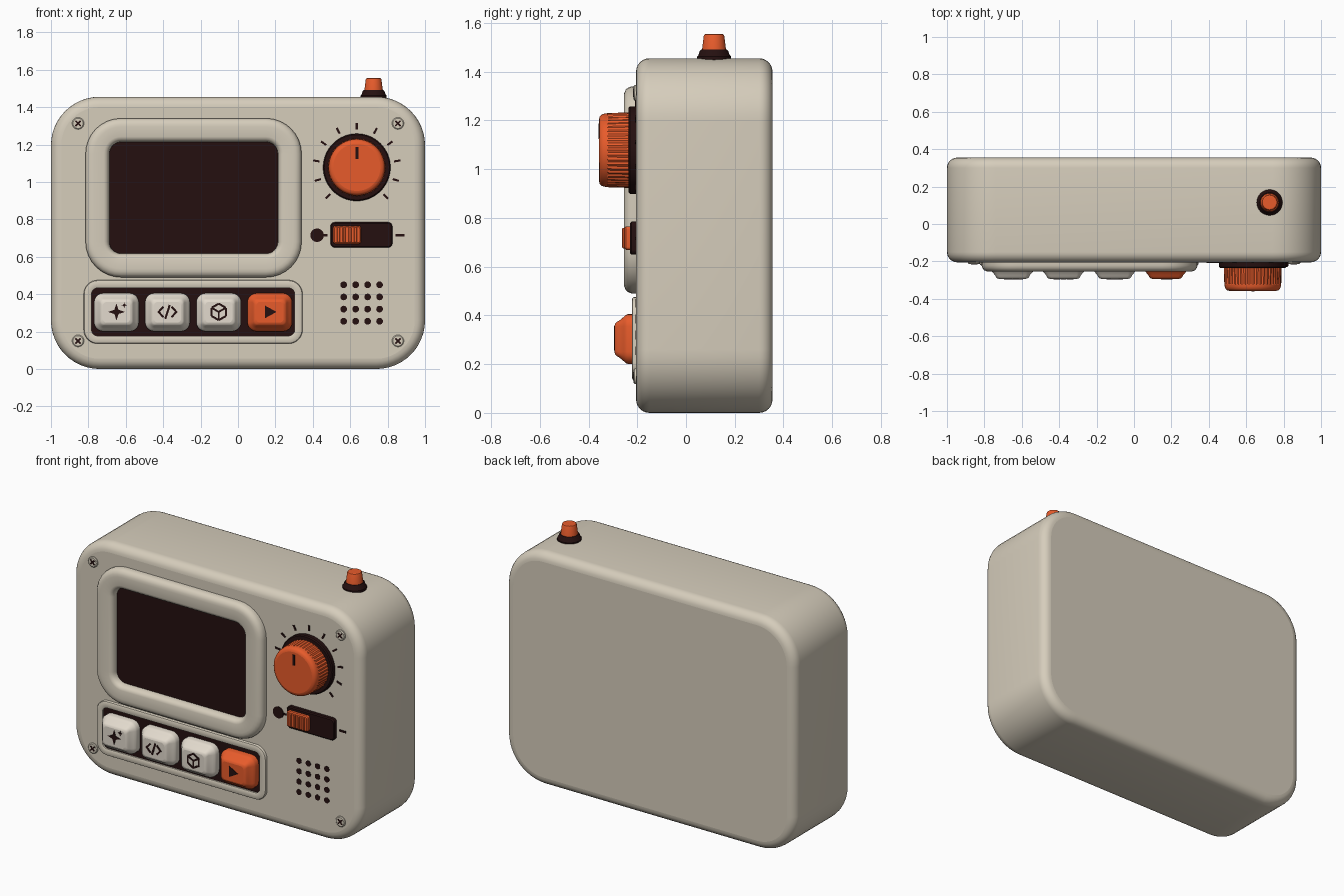
import bpy, bmesh
from math import sin, cos, pi, radians
from mathutils import Vector

if "Cube" in bpy.data.objects:
    bpy.data.objects.remove(bpy.data.objects["Cube"])


def material(name, rgb):
    m = bpy.data.materials.new(name)
    m.diffuse_color = (*rgb, 1)
    m.use_nodes = True
    m.node_tree.nodes["Principled BSDF"].inputs["Base Color"].default_value = m.diffuse_color
    return m


BODY = material("warm_grey", (0.67, 0.61, 0.50))
KEY = material("pale_cream", (0.76, 0.70, 0.61))
ORANGE = material("orange", (0.80, 0.105, 0.024))
DARK = material("dark_brown", (0.018, 0.005, 0.005))


def build(name, stacks, *mats):
    """Skin each stack of rings into a closed solid; the last cap takes the last material."""
    bm = bmesh.new()
    for rings in stacks:
        n = len(rings[0])
        vs = [[bm.verts.new(p) for p in r] for r in rings]
        for a, b in zip(vs, vs[1:]):
            for i in range(n):
                f = bm.faces.new((a[i], a[(i + 1) % n], b[(i + 1) % n], b[i]))
                f.smooth = True
        bm.faces.new(vs[0])
        bm.faces.new(vs[-1]).material_index = len(mats) - 1
    bmesh.ops.recalc_face_normals(bm, faces=bm.faces)
    for e in bm.edges:
        e.smooth = e.calc_face_angle(0) < radians(35)
    me = bpy.data.meshes.new(name)
    bm.to_mesh(me)
    bm.free()
    for m in mats:
        me.materials.append(m)
    ob = bpy.data.objects.new(name, me)
    bpy.context.collection.objects.link(ob)
    return ob


def rounded(cx, cz, w, h, r, profile, rmin=0.008, n=8):
    """Stack of rounded rectangles; profile lists (inset, y)."""
    rings = []
    for d, y in profile:
        rr, hw, hh = max(r - d, rmin), w / 2 - d, h / 2 - d
        ring = []
        for k, (sx, sz) in enumerate(((1, 1), (-1, 1), (-1, -1), (1, -1))):
            for i in range(n + 1):
                a = (k + i / n) * pi / 2
                ring.append((cx + sx * (hw - rr) + rr * cos(a), y,
                             cz + sz * (hh - rr) + rr * sin(a)))
        rings.append(ring)
    return rings


def turned(cx, cz, profile, n=32, flute=0.0):
    """Round stack along y; profile lists (radius, y)."""
    return [[(cx + (r - flute * (i % 2)) * cos(2 * pi * i / n), y,
              cz + (r - flute * (i % 2)) * sin(2 * pi * i / n)) for i in range(n)]
            for r, y in profile]


def upright(cx, cy, profile, n=32):
    """Round stack along z; profile lists (radius, z)."""
    return [[(cx + r * cos(2 * pi * i / n), cy + r * sin(2 * pi * i / n), z)
             for i in range(n)] for r, z in profile]


def plate(pts, y0, y1):
    return [[(x, y, z) for x, z in pts] for y in (y0, y1)]


def stroke(p, q, w, y0, y1):
    p, q = Vector(p), Vector(q)
    s = (q - p).normalized().orthogonal() * w / 2
    return plate([p + s, q + s, q - s, p - s], y0, y1)


def star(cx, cz, r):
    return [(cx + (r if i % 2 == 0 else r * 0.35) * cos(i * pi / 4),
             cz + (r if i % 2 == 0 else r * 0.35) * sin(i * pi / 4)) for i in range(8)]


FRONT, BACK = -0.205, 0.355

# Case with rounded front and back edges
b = 0.055
arc = [(b * (1 - sin(i * pi / 12)), b * (1 - cos(i * pi / 12))) for i in range(7)]
case_profile = [(d, FRONT + t) for d, t in arc] + [(d, BACK - t) for d, t in reversed(arc)]
build("case", [rounded(0, 0.7275, 2, 1.455, 0.26, case_profile, n=12)], BODY)

# Screen bezel with recessed dark screen
build("screen_bezel", [rounded(-0.2375, 0.915, 1.155, 0.85, 0.19, [
    (0, -0.2), (0, -0.222), (0.004, -0.235), (0.013, -0.247), (0.03, -0.254), (0.045, -0.255),
    (0.098, -0.255), (0.111, -0.251), (0.121, -0.24), (0.126, -0.225), (0.127, -0.212)],
    rmin=0.06)], BODY, DARK)

# Button tray with dark floor
build("button_tray", [rounded(-0.24, 0.305, 1.17, 0.34, 0.075, [
    (0, -0.2), (0, -0.214), (0.003, -0.219), (0.01, -0.222),
    (0.036, -0.222), (0.042, -0.219), (0.042, -0.209)], rmin=0.03)], BODY, DARK)

# Four keycaps
key_x = [-0.65, -0.377, -0.103, 0.17]
key_profile = [(0, -0.205), (0, -0.238), (0.004, -0.248), (0.012, -0.256), (0.027, -0.274),
               (0.032, -0.284), (0.038, -0.29), (0.047, -0.293)]
for i, x in enumerate(key_x):
    build(f"key_{i + 1}", [rounded(x, 0.303, 0.24, 0.205, 0.05, key_profile, rmin=0.022, n=5)],
          ORANGE if i == 3 else KEY)

# Key symbols
Y0, Y1 = -0.29, -0.296
x, z = key_x[0], 0.305
build("spark_symbol", [plate(star(x, z, 0.045), Y0, Y1),
                       plate(star(x + 0.042, z + 0.036, 0.015), Y0, Y1)], DARK)
x = key_x[1]
code = [stroke((x - 0.012, z - 0.037), (x + 0.012, z + 0.037), 0.011, Y0, Y1)]
for s in (-1, 1):
    for t in (-1, 1):
        code.append(stroke((x + s * 0.022, z + t * 0.028), (x + s * 0.05, z - t * 0.003),
                           0.011, Y0, Y1))
build("code_symbol", code, DARK)
x = key_x[2]
hexa = [(x + 0.044 * sin(i * pi / 3), z + 0.044 * cos(i * pi / 3)) for i in range(6)]
cube = [stroke(hexa[i], hexa[(i + 1) % 6], 0.011, Y0, Y1) for i in range(6)]
cube += [stroke((x, z), hexa[i], 0.01, Y0, Y1) for i in (1, 3, 5)]
build("cube_symbol", cube, DARK)
x = key_x[3]
build("play_symbol", [plate([(x - 0.026, z + 0.034), (x - 0.026, z - 0.034), (x + 0.036, z)],
                            Y0, Y1)], DARK)

# Dial: dark base, fluted knob, pointer and scale ticks
kx, kz = 0.635, 1.078
build("dial_base", [turned(kx, kz, [(0.18, -0.2), (0.18, -0.229), (0.174, -0.235)], 64)], DARK)
build("dial_grip", [turned(kx, kz, [(0.155, -0.23), (0.152, -0.325)], 96, 0.004)], ORANGE)
build("dial_cap", [turned(kx, kz, [(0.151, -0.32), (0.15, -0.334), (0.146, -0.346),
                                   (0.138, -0.354), (0.126, -0.357)], 64)], ORANGE)
build("dial_pointer", [stroke((kx, kz + 0.045), (kx, kz + 0.11), 0.016, -0.354, -0.36)], DARK)
ticks = []
for i in range(-5, 6):
    a = radians(27 * i)
    d = Vector((sin(a), cos(a)))
    c = Vector((kx, kz))
    ticks.append(stroke(c + d * 0.202, c + d * 0.236, 0.011, -0.2, -0.209))
build("dial_ticks", ticks, DARK)

# Slide switch with ribbed slider and end marks
build("switch_slot", [rounded(0.66, 0.717, 0.33, 0.135, 0.022,
                              [(0, -0.2), (0, -0.224), (0.006, -0.23)])], DARK)
slider = [rounded(0.583, 0.717, 0.148, 0.096, 0.012, [(0, -0.22), (0, -0.246), (0.006, -0.252)])]
for i in range(4):
    slider.append(rounded(0.538 + 0.03 * i, 0.717, 0.016, 0.084, 0.006,
                          [(0, -0.245), (0, -0.258), (0.003, -0.262)], rmin=0.002, n=3))
build("switch_slider", slider, ORANGE)
build("switch_marks", [turned(0.423, 0.715, [(0.036, -0.2), (0.036, -0.209)]),
                       stroke((0.45, 0.715), (0.478, 0.715), 0.012, -0.2, -0.208),
                       stroke((0.843, 0.715), (0.89, 0.715), 0.012, -0.2, -0.209)], DARK)

# Speaker holes
build("speaker_holes", [turned(0.565 + 0.064 * i, 0.255 + 0.065 * j,
                               [(0.018, -0.2), (0.018, -0.207)], 16)
                        for i in range(4) for j in range(4)], DARK)

# Corner screws with cross slots
heads, slots = [], []
for x in (-0.855, 0.855):
    for z in (0.15, 1.313):
        heads.append(turned(x, z, [(0.032, -0.2), (0.032, -0.211), (0.027, -0.215)], 24))
        for s in (-1, 1):
            d = Vector((0.014, 0.014 * s))
            c = Vector((x, z))
            slots.append(stroke(c - d, c + d, 0.009, -0.212, -0.2165))
build("screw_heads", heads, BODY)
build("screw_slots", slots, DARK)

# Push button on top
build("top_button_collar", [upright(0.725, 0.115, [
    (0.069, 1.44), (0.069, 1.463), (0.064, 1.468), (0.058, 1.486), (0.053, 1.491)])], DARK)
build("top_button", [upright(0.725, 0.115, [
    (0.05, 1.485), (0.042, 1.547), (0.039, 1.553), (0.034, 1.555)])], ORANGE)
